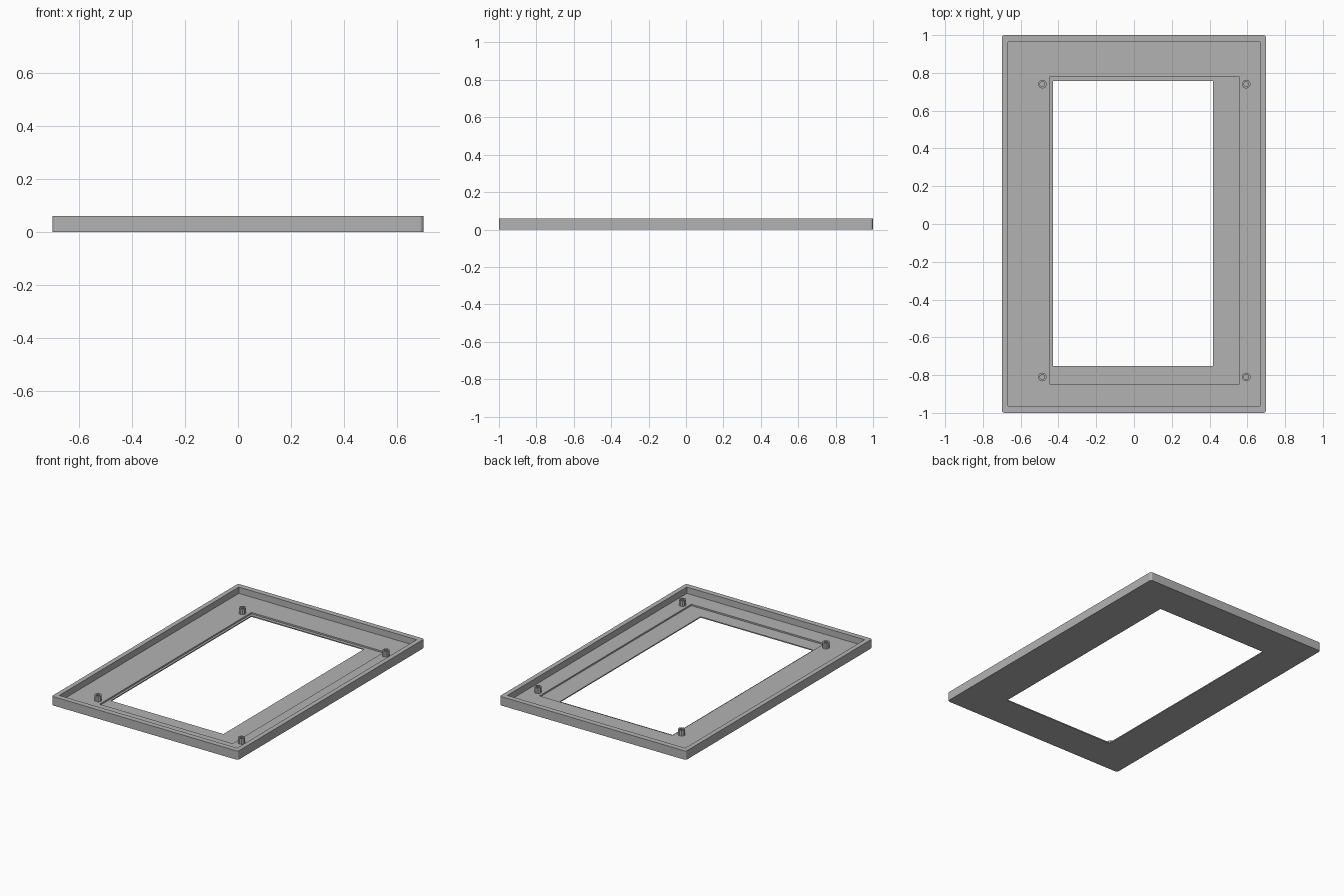
import bpy, bmesh
from mathutils import Matrix

cube = bpy.data.objects.get("Cube")
if cube:
    bpy.data.objects.remove(cube, do_unlink=True)

HEIGHT, FLOOR, LEDGE, POST_TOP = 0.06, 0.017, 0.007, 0.055

grey = bpy.data.materials.new("plain grey")
grey.use_nodes = True
colour = (0.45, 0.45, 0.45, 1)
grey.diffuse_color = colour
grey.node_tree.nodes["Principled BSDF"].inputs["Base Color"].default_value = colour


def finish(name, bm):
    mesh = bpy.data.meshes.new(name)
    bm.to_mesh(mesh)
    bm.free()
    mesh.materials.append(grey)
    obj = bpy.data.objects.new(name, mesh)
    bpy.context.collection.objects.link(obj)
    return obj


def box(name, x0, x1, y0, y1, z0, z1, radius=0):
    """Box between limits, with optional rounded upright edges."""
    bm = bmesh.new()
    centre = Matrix.Translation(((x0 + x1) / 2, (y0 + y1) / 2, (z0 + z1) / 2))
    size = Matrix.Diagonal((x1 - x0, y1 - y0, z1 - z0, 1))
    bmesh.ops.create_cube(bm, size=1, matrix=centre @ size)
    if radius:
        upright = [e for e in bm.edges
                   if abs(e.verts[0].co.z - e.verts[1].co.z) > 0.01]
        bmesh.ops.bevel(bm, geom=upright, offset=radius, segments=4,
                        profile=0.5, affect='EDGES')
    return finish(name, bm)


def tube(name, x, y, outer, inner, z0, z1, sides=10):
    """Hollow post, open where it meets the floor."""
    bm = bmesh.new()
    rings = []
    for r, z in ((outer, z0), (outer, z1), (inner, z1), (inner, z0)):
        ring = bmesh.ops.create_circle(
            bm, segments=sides, radius=r, matrix=Matrix.Translation((x, y, z)))
        rings.append(ring["verts"])
    for a, b in zip(rings, rings[1:]):
        for i in range(sides):
            j = (i + 1) % sides
            bm.faces.new((a[i], a[j], b[j], b[i]))
    bmesh.ops.recalc_face_normals(bm, faces=bm.faces)
    return finish(name, bm)


# Shallow tray with rounded outer corners
frame = box("frame", -0.7, 0.7, -1, 1, 0, HEIGHT, radius=0.015)

# Tray hollow, screen recess and off-centre window opening
cutters = [
    box("tray_cutter", -0.668, 0.668, -0.963, 0.963, FLOOR, 0.1),
    box("recess_cutter", -0.445, 0.555, -0.85, 0.78, LEDGE, 0.1),
    box("window_cutter", -0.43, 0.417, -0.752, 0.758, -0.1, 0.1),
]
bpy.context.view_layer.objects.active = frame
for cutter in cutters:
    cutter.hide_render = True
    mod = frame.modifiers.new(cutter.name, 'BOOLEAN')
    mod.operation, mod.solver, mod.object = 'DIFFERENCE', 'EXACT', cutter
    bpy.ops.object.modifier_apply(modifier=mod.name)
    bpy.data.objects.remove(cutter, do_unlink=True)

# Four mounting posts around the recess
for side, x in (("right", -0.485), ("left", 0.594)):
    for end, y in (("front", -0.81), ("back", 0.74)):
        tube(f"mounting_post_{end}_{side}", x, y, 0.023, 0.013, FLOOR, POST_TOP)
